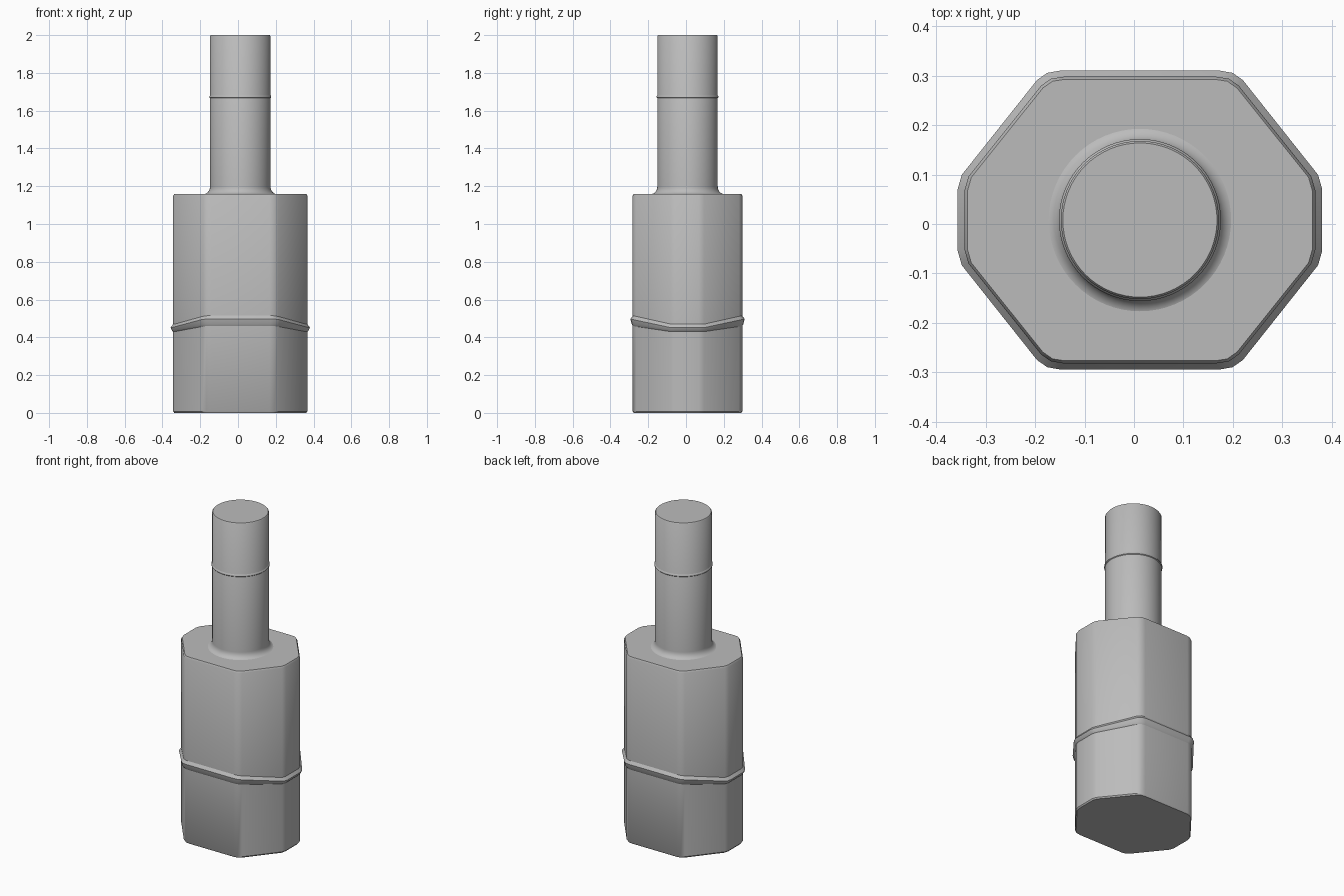
import bpy, bmesh, math

CX, CY = 0.012, 0.008

cube = bpy.data.objects.get("Cube")
if cube:
    bpy.data.objects.remove(cube, do_unlink=True)

grey = bpy.data.materials.new("plain grey")
grey.use_nodes = True
grey.diffuse_color = (0.5, 0.5, 0.5, 1)
grey.node_tree.nodes["Principled BSDF"].inputs["Base Color"].default_value = (0.5, 0.5, 0.5, 1)


def loft(name, rings, angle):
    """Skin a stack of equal-sized rings of points and cap both ends."""
    bm = bmesh.new()
    loops = [[bm.verts.new(p) for p in ring] for ring in rings]
    n = len(loops[0])
    for low, high in zip(loops, loops[1:]):
        for i in range(n):
            j = (i + 1) % n
            bm.faces.new((low[i], low[j], high[j], high[i]))
    bm.faces.new(loops[0][::-1])
    bm.faces.new(loops[-1])
    mesh = bpy.data.meshes.new(name)
    bm.to_mesh(mesh)
    bm.free()
    mesh.materials.append(grey)
    obj = bpy.data.objects.new(name, mesh)
    bpy.context.collection.objects.link(obj)
    bpy.ops.object.select_all(action='DESELECT')
    obj.select_set(True)
    bpy.context.view_layer.objects.active = obj
    bpy.ops.object.shade_smooth_by_angle(angle=math.radians(angle))
    return obj


# Quarter of the blunted six-sided outline, mirrored to a full loop
quarter = [(0.355, 0.06), (0.347, 0.088), (0.2, 0.272), (0.18, 0.286), (0.155, 0.29)]
right_half = quarter + [(-x, y) for x, y in reversed(quarter)]
outline = right_half + [(-x, -y) for x, y in right_half]


def section(z, grow=0.0, lift=0.0):
    """Body outline at height z; lift raises the front and back sides."""
    ring = []
    for x, y in outline:
        d = math.hypot(x, y)
        k = 1 + grow / d
        ring.append((CX + x * k, CY + y * k, z + lift * max(0, (abs(y) - 0.09) / 0.2)))
    return ring


# Body halves
loft("lower_body", [section(0, -0.006), section(0.008), section(0.435, 0, 0.035)], 35)
loft("upper_body", [section(0.435, 0, 0.035), section(1.15), section(1.16, -0.006)], 35)

# Raised seam between the halves, higher at front and back
loft("seam_lip", [section(0.43, 0, 0.03), section(0.436, 0.007, 0.035),
                  section(0.452, 0.014, 0.045), section(0.47, 0, 0.045)], 35)


def circle(r, z, n=64):
    return [(CX + r * math.cos(2 * math.pi * i / n),
             CY + r * math.sin(2 * math.pi * i / n), z) for i in range(n)]


# Shaft with a flared foot
flare = [(0.16 + 0.035 * (1 - math.sin(t)), 1.158 + 0.04 * (1 - math.cos(t)))
         for t in (math.pi / 2 * i / 6 for i in range(7))]
shaft = flare + [(0.16, 1.995), (0.156, 2.0)]
loft("shaft", [circle(r, z) for r, z in shaft], 40)

# Fine seam round the shaft
loft("shaft_seam", [circle(0.159, 1.665), circle(0.164, 1.67),
                    circle(0.164, 1.676), circle(0.159, 1.682)], 40)
